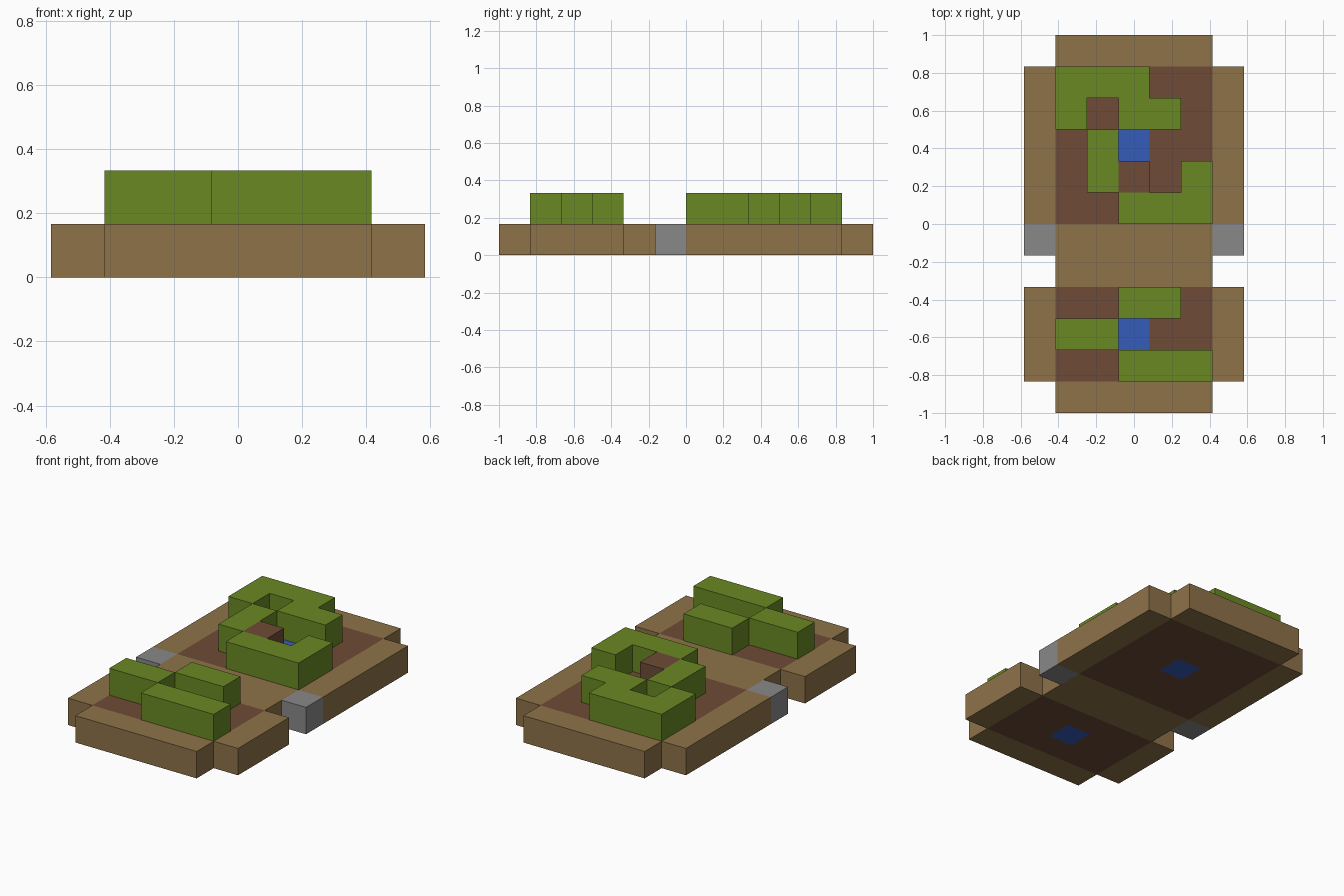
import bpy
import bmesh
from mathutils import Vector

if "Cube" in bpy.data.objects:
    bpy.data.objects.remove(bpy.data.objects["Cube"], do_unlink=True)

U = 1 / 6  # side of one garden block

# Garden plan, back row first: w boards, s stone, f soil, a water,
# c hedge standing on soil, b soil block standing on soil
PLAN = [
    " wwwww ",
    "wcccffw",
    "wcfccfw",
    "wfcaffw",
    "wfcbfcw",
    "wffcccw",
    "swwwwws",
    " wwwww ",
    "wffccfw",
    "wccaffw",
    "wffcccw",
    " wwwww ",
]

COLOURS = {
    "wood brown": (142, 114, 73),
    "soil brown": (110, 75, 55),
    "leaf green": (106, 137, 35),
    "water blue": (54, 92, 186),
    "stone grey": (137, 137, 137),
}


def linear(v):
    v /= 255
    return v / 12.92 if v <= 0.04045 else ((v + 0.055) / 1.055) ** 2.4


def make_material(name, rgb):
    mat = bpy.data.materials.new(name)
    mat.use_nodes = True
    colour = (*[linear(v) for v in rgb], 1)
    mat.diffuse_color = colour
    bsdf = next(n for n in mat.node_tree.nodes if n.type == "BSDF_PRINCIPLED")
    bsdf.inputs["Base Color"].default_value = colour
    return mat


MATS = {name: make_material(name, rgb) for name, rgb in COLOURS.items()}

# Fill the block grid from the plan: a ground layer and a raised layer
GROUND = {"w": "boardwalk", "s": "stone_posts", "a": "water_channels"}
RAISED = {"c": "hedges", "b": "raised_soil_block"}
cells = {}
for row, line in enumerate(PLAN):
    for col, mark in enumerate(line):
        if mark == " ":
            continue
        spot = (col, len(PLAN) - 1 - row)
        cells[(*spot, 0)] = GROUND.get(mark, "soil_beds")
        if mark in RAISED:
            cells[(*spot, 1)] = RAISED[mark]

DIRECTIONS = [Vector(d) for d in
              ((1, 0, 0), (-1, 0, 0), (0, 1, 0), (0, -1, 0), (0, 0, 1), (0, 0, -1))]


def build_part(part, material):
    """Make the outer skin of every block that belongs to one part."""
    bm = bmesh.new()
    for cell, owner in cells.items():
        if owner != part:
            continue
        centre = Vector(cell) + Vector((-3, -5.5, 0.5))
        for n in DIRECTIONS:
            if tuple(int(a + b) for a, b in zip(cell, n)) in cells:
                continue
            s = Vector((n.y, n.z, n.x))
            t = n.cross(s)
            corners = [n + s + t, n - s + t, n - s - t, n + s - t]
            bm.faces.new([bm.verts.new((centre + c / 2) * U) for c in corners])
    bmesh.ops.remove_doubles(bm, verts=bm.verts, dist=0.001)
    bm.normal_update()
    mesh = bpy.data.meshes.new(part)
    bm.to_mesh(mesh)
    bm.free()
    mesh.materials.append(MATS[material])
    bpy.context.collection.objects.link(bpy.data.objects.new(part, mesh))


build_part("boardwalk", "wood brown")
build_part("stone_posts", "stone grey")
build_part("soil_beds", "soil brown")
build_part("water_channels", "water blue")
build_part("hedges", "leaf green")
build_part("raised_soil_block", "soil brown")
